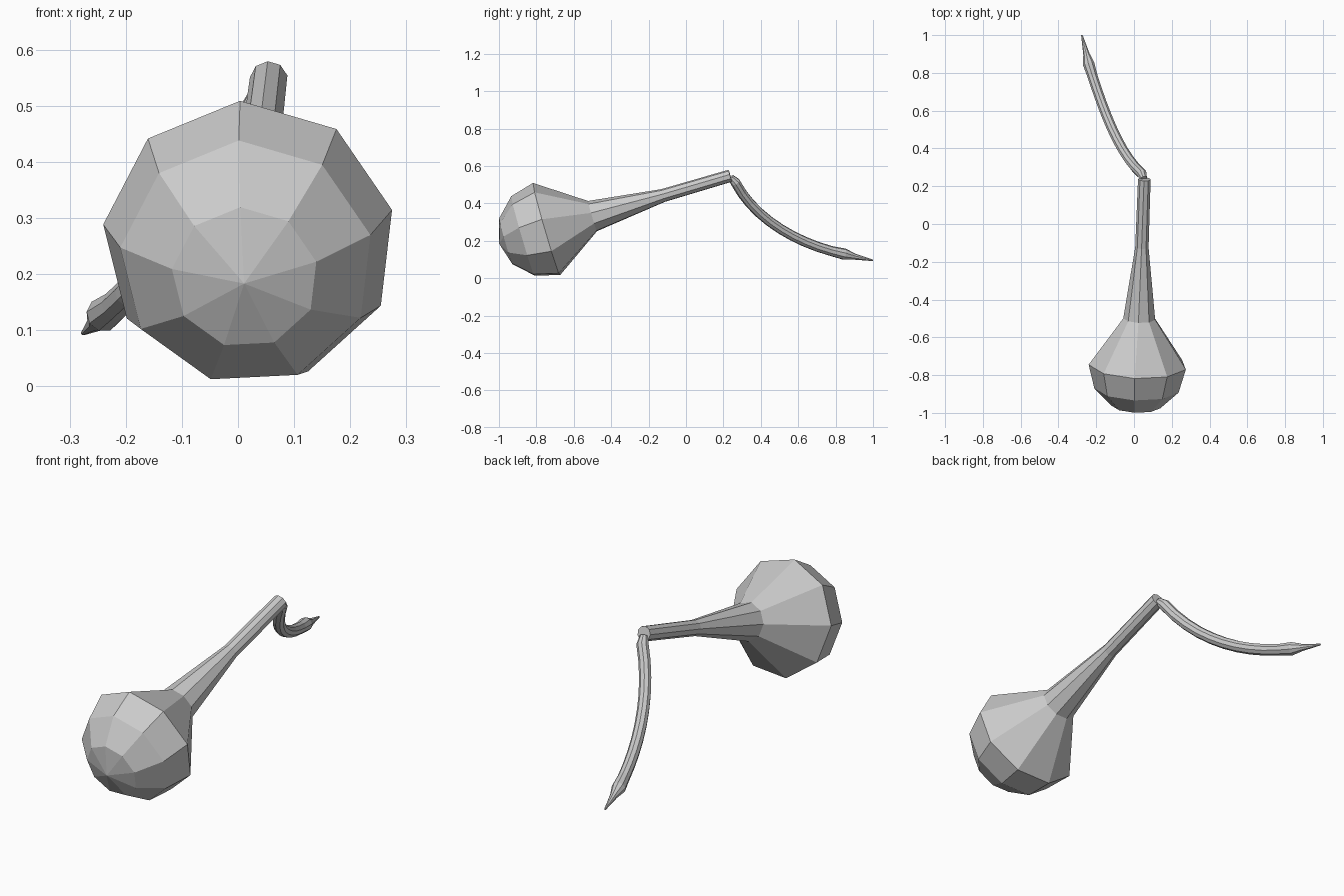
import bpy, bmesh, math
from mathutils import Vector
from mathutils.geometry import interpolate_bezier

if "Cube" in bpy.data.objects:
    bpy.data.objects.remove(bpy.data.objects["Cube"])

SIDES = 9


def loft(name, path, radii, roll=0.0):
    """Tube of SIDES flat faces along path, radius 0 makes a pole."""
    path = [Vector(p) for p in path]
    bm = bmesh.new()
    rings = []
    up = Vector((0, 0, 1))
    for i, (p, r) in enumerate(zip(path, radii)):
        t = (path[min(i + 1, len(path) - 1)] - path[max(i - 1, 0)]).normalized()
        up = (up - t * up.dot(t)).normalized()
        side = t.cross(up)
        if r == 0:
            rings.append([bm.verts.new(p)] * SIDES)
            continue
        ring = []
        for k in range(SIDES):
            a = roll + 2 * math.pi * k / SIDES
            ring.append(bm.verts.new(p + r * (math.cos(a) * up + math.sin(a) * side)))
        rings.append(ring)
    for lo, hi in zip(rings, rings[1:]):
        for k in range(SIDES):
            n = (k + 1) % SIDES
            bm.faces.new(list(dict.fromkeys((lo[k], lo[n], hi[n], hi[k]))))
    for ring, r in ((rings[0], radii[0]), (rings[-1], radii[-1])):
        if r:
            bm.faces.new(ring)
    bmesh.ops.recalc_face_normals(bm, faces=bm.faces)
    mesh = bpy.data.meshes.new(name)
    bm.to_mesh(mesh)
    bm.free()
    obj = bpy.data.objects.new(name, mesh)
    bpy.context.collection.objects.link(obj)
    return obj


# Bulb with half-round nose, flaring neck and straight stem on one tilted axis
centre = Vector((0.02, -0.745, 0.258))
end = Vector((0.055, 0.237, 0.547))
axis = (end - centre).normalized()
R = 0.262
profile = [(-R * 1.01, 0)]
profile += [(-R * math.cos(math.radians(a)), R * math.sin(math.radians(a))) for a in (30, 60, 90)]
profile += [(0.256, 0.086), (0.65, 0.036), ((end - centre).length, 0.034)]
loft("bulb_and_stem", [centre + axis * d for d, r in profile],
     [r for d, r in profile], math.radians(-3))

# Curved tail, pinched where it joins the stem, swelling slightly before the tip
curve = interpolate_bezier(Vector((0.042, 0.265, 0.512)), Vector((-0.08, 0.37, 0.31)),
                           Vector((-0.166, 0.61, 0.176)), Vector((-0.24, 0.847, 0.128)), 11)
path = [(0.052, 0.24, 0.538)] + list(curve) + [(-0.252, 0.90, 0.115), (-0.276, 1.0, 0.095)]
radii = [0.018] + [0.027] * 10 + [0.031, 0.017, 0.004]
loft("tail", path, radii)
